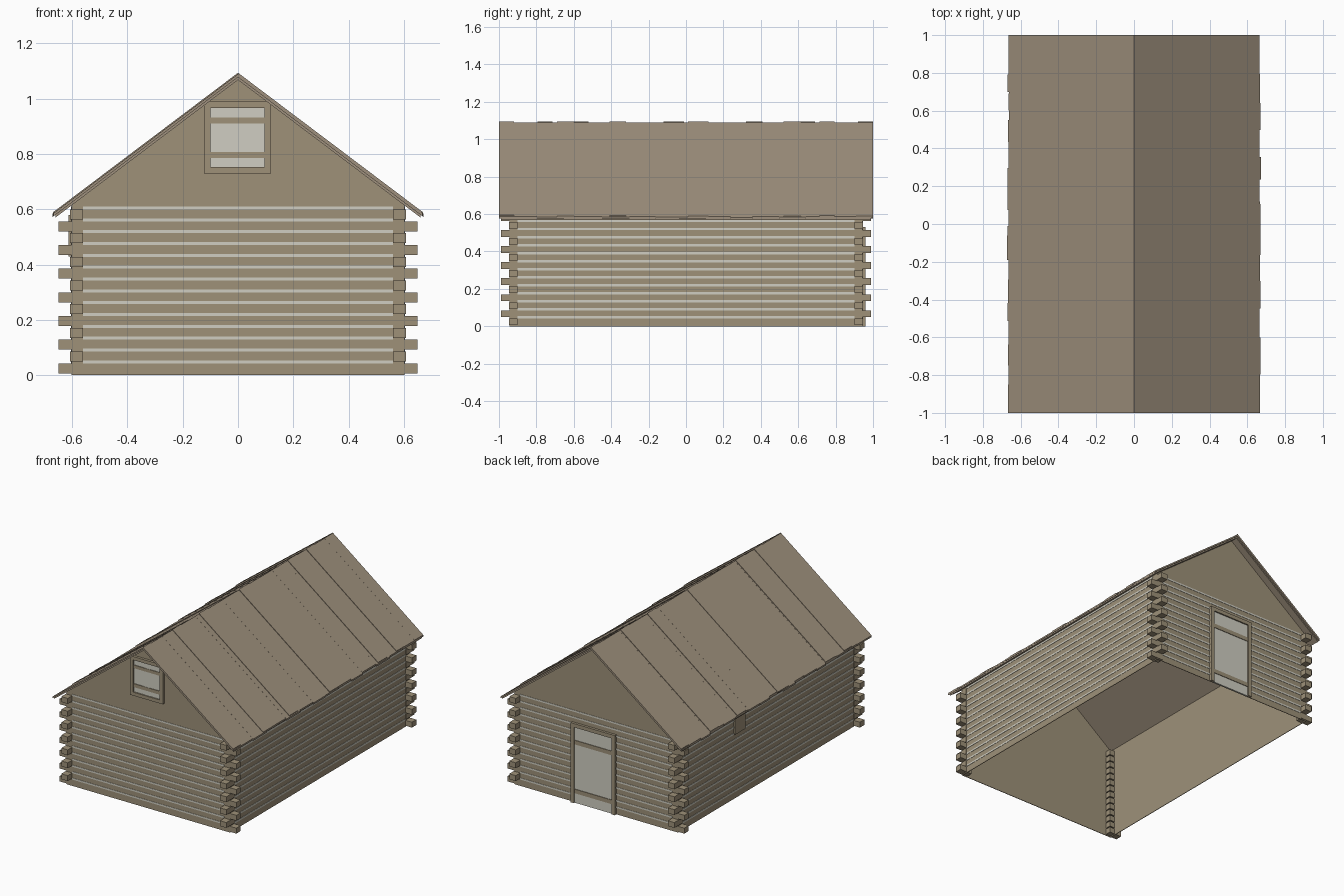
import bpy, bmesh, random
from mathutils import Matrix, Vector

random.seed(4)
if "Cube" in bpy.data.objects:
    bpy.data.objects.remove(bpy.data.objects["Cube"], do_unlink=True)


def material(name, rgb):
    m = bpy.data.materials.new(name)
    m.use_nodes = True
    m.diffuse_color = (*rgb, 1)
    m.node_tree.nodes["Principled BSDF"].inputs["Base Color"].default_value = (*rgb, 1)
    return m


TIMBER = material("timber_brown", (0.342, 0.283, 0.191))
ROOF = material("roof_brown", (0.342, 0.279, 0.205))
PALE = material("pale_grey", (0.631, 0.617, 0.539))


def finish(name, bm, mat):
    bmesh.ops.recalc_face_normals(bm, faces=bm.faces)
    mesh = bpy.data.meshes.new(name)
    bm.to_mesh(mesh)
    bm.free()
    mesh.materials.append(mat)
    ob = bpy.data.objects.new(name, mesh)
    bpy.context.collection.objects.link(ob)
    return ob


def add_box(bm, x, y, z):
    """Box from (min, max) pairs in any order."""
    size = [abs(p[1] - p[0]) for p in (x, y, z)]
    mid = Vector([(p[0] + p[1]) / 2 for p in (x, y, z)])
    bmesh.ops.create_cube(bm, size=1, matrix=Matrix.Translation(mid) @ Matrix.Diagonal((*size, 1)))


def boxes(name, mat, parts):
    bm = bmesh.new()
    for part in parts:
        add_box(bm, *part)
    return finish(name, bm, mat)


def add_prism(bm, profile, y0, y1):
    """Extrude an x-z profile along y."""
    face = bm.faces.new([bm.verts.new((x, y0, z)) for x, z in profile])
    out = bmesh.ops.extrude_face_region(bm, geom=[face])
    verts = [v for v in out["geom"] if isinstance(v, bmesh.types.BMVert)]
    bmesh.ops.translate(bm, verts=verts, vec=(0, y1 - y0, 0))


# Main dimensions
WX, WY = 0.602, 0.943        # outer wall faces
SKIN = 0.004                 # wall thickness
UNDER, PITCH = 1.068, 0.754  # roof underside apex and slope
ROWS, STEP, LOG_H = 14, 0.0428, 0.036


def roof_z(x, lift=0):
    return UNDER + lift - PITCH * abs(x)


# Gable end walls and side walls
for name, s in (("front_wall", -1), ("back_wall", 1)):
    bm = bmesh.new()
    shape = [(-WX, 0), (WX, 0), (WX, roof_z(WX)), (0, UNDER), (-WX, roof_z(WX))]
    add_prism(bm, shape, s * WY, s * (WY - SKIN))
    finish(name, bm, TIMBER)
for name, s in (("left_wall", 1), ("right_wall", -1)):
    boxes(name, TIMBER, [((s * WX, s * (WX - SKIN)), (-WY, WY), (0, roof_z(WX)))])

# Pale filling between the logs
end_strips, side_strips = [], []
for k in range(ROWS):
    z = (k + 1) * STEP
    zs = (z, z + 0.011)
    for s in (1, -1):
        end_strips.append(((-0.56, 0.56), (s * WY, s * (WY + 0.002)), zs))
        side_strips.append(((s * WX, s * (WX + 0.002)), (-0.9, 0.9), zs))
boxes("end_wall_filling", PALE, end_strips)
boxes("side_wall_filling", PALE, side_strips)

# Log ends crossing at the corners, alternating direction by row
log_ends = []
for k in range(ROWS):
    z = 0.007 + k * STEP
    ex, ey = (0.65, 0.946) if k % 2 == 0 else (0.607, 0.99)
    for sx in (1, -1):
        for sy in (1, -1):
            log_ends.append(((sx * 0.56, sx * ex), (sy * 0.9, sy * ey), (z, z + LOG_H)))
boxes("log_ends", TIMBER, log_ends)

# Roof: under layer, boards and raised cover boards
bm = bmesh.new()
X = 0.66
for s in (1, -1):
    add_prism(bm, [(0, UNDER), (s * X, roof_z(X)), (s * X, roof_z(X, 0.01)), (0, UNDER + 0.01)], -0.99, 0.99)
finish("roof_under_layer", bm, ROOF)


def add_board(bm, s, y0, y1, low, high):
    x = random.uniform(0.663, 0.672)
    add_prism(bm, [(0, roof_z(0, low)), (s * x, roof_z(x, low)),
                   (s * x, roof_z(x, high)), (0, roof_z(0, high))], y0, y1)


cover_boards = [(-1, -0.92), (-0.69, -0.6), (-0.41, -0.32), (0.01, 0.12), (0.52, 0.615), (0.715, 0.795)]
for name, s in (("left_roof", 1), ("right_roof", -1)):
    bm = bmesh.new()
    y = -1.0
    while y < 1:
        end = y + random.uniform(0.09, 0.15)
        if end > 0.93:
            end = 1.0
        add_board(bm, s, y, end, 0.01, 0.021 + random.uniform(0, 0.001))
        y = end
    finish(name + "_boards", bm, ROOF)
    bm = bmesh.new()
    for a, b in cover_boards:
        add_board(bm, s, s * a, s * b, 0.018, 0.026)
    finish(name + "_cover_boards", bm, ROOF)


def opening(name, s, cx, half, z0, z1, rim, sill, bars):
    """Framed pane on an end wall; s picks front (-1) or back (1)."""
    def ys(depth):
        return (s * WY, s * (WY + depth))
    inner = half - rim
    frame = [((cx + d * inner, cx + d * half), ys(0.017), (z0, z1)) for d in (1, -1)]
    frame.append(((cx - inner, cx + inner), ys(0.017), (z1 - rim, z1)))
    if sill:
        frame.append(((cx - inner, cx + inner), ys(0.017), (z0, z0 + rim)))
    boxes(name + "_frame", TIMBER, frame)
    boxes(name + "_bars", TIMBER, [((cx - inner, cx + inner), ys(0.012), b) for b in bars])
    boxes(name + "_pane", PALE, [((cx - inner, cx + inner), ys(0.008), (z0, z1 - rim))])


# Gable window with an upright pale strip, and the back door
opening("window", -1, -0.002, 0.121, 0.73, 0.99, 0.023, True, [(0.785, 0.808), (0.911, 0.932)])
boxes("window_mullion", PALE, [((-0.02, 0.018), (-WY, -WY - 0.01), (0.753, 0.967))])
opening("door", 1, 0.015, 0.163, 0, 0.53, 0.025, False, [(0.065, 0.092), (0.39, 0.417)])

# Small hatch under the right eave
boxes("side_hatch", TIMBER, [((-WX, -0.613), (0.25, 0.36), (0.43, 0.58))])
